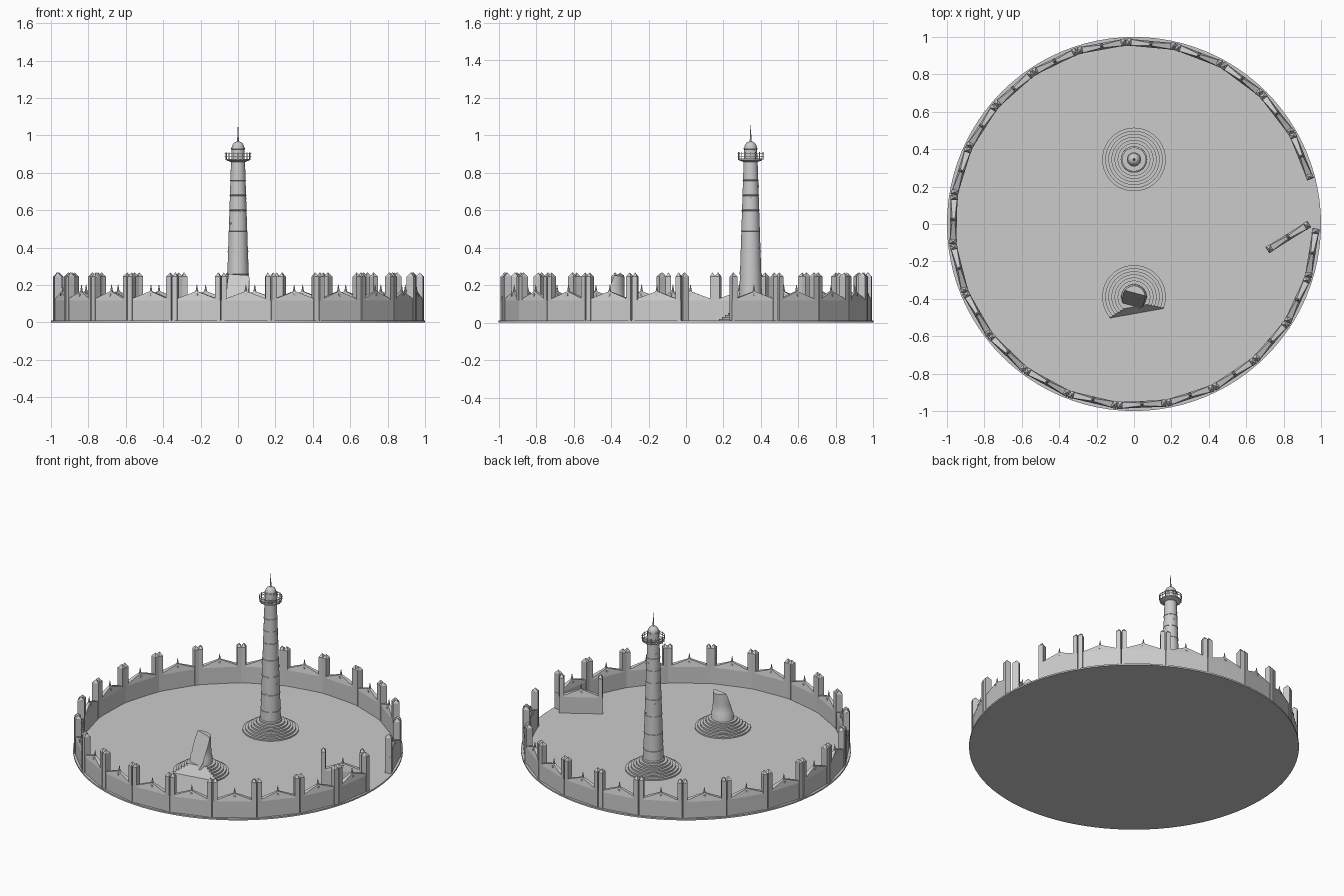
import bpy, bmesh, math
from mathutils import Vector, Matrix

if "Cube" in bpy.data.objects:
    bpy.data.objects.remove(bpy.data.objects["Cube"])

stone = bpy.data.materials.new("pale_grey_stone")
stone.diffuse_color = (0.6, 0.6, 0.6, 1)
stone.use_nodes = True
stone.node_tree.nodes["Principled BSDF"].inputs["Base Color"].default_value = stone.diffuse_color


def finish(bm, name, loc=(0, 0, 0), smooth=False):
    bmesh.ops.recalc_face_normals(bm, faces=bm.faces[:])
    me = bpy.data.meshes.new(name)
    bm.to_mesh(me)
    bm.free()
    me.materials.append(stone)
    ob = bpy.data.objects.new(name, me)
    ob.location = loc
    bpy.context.collection.objects.link(ob)
    if smooth:
        bpy.ops.object.select_all(action='DESELECT')
        ob.select_set(True)
        bpy.context.view_layer.objects.active = ob
        bpy.ops.object.shade_smooth_by_angle(angle=math.radians(35))
    return ob


def lathe(bm, profile, n=32):
    """Revolve (radius, z) points, capping both ends."""
    rings = []
    for r, z in profile:
        rings.append([bm.verts.new((r * math.cos(2 * math.pi * i / n),
                                    r * math.sin(2 * math.pi * i / n), z)) for i in range(n)])
    for a, b in zip(rings, rings[1:]):
        for i in range(n):
            j = (i + 1) % n
            bm.faces.new((a[i], a[j], b[j], b[i]))
    bm.faces.new(rings[0][::-1])
    bm.faces.new(rings[-1])


def cut(bm, co, no):
    """Remove everything in front of a plane and cap the cut."""
    geom = bm.verts[:] + bm.edges[:] + bm.faces[:]
    res = bmesh.ops.bisect_plane(bm, geom=geom, plane_co=co, plane_no=no, clear_outer=True)
    edges = [e for e in res['geom_cut'] if isinstance(e, bmesh.types.BMEdge)]
    bmesh.ops.holes_fill(bm, edges=edges)


def steps_profile():
    pts = []
    for i in range(6):
        r = 0.17 - 0.0165 * i
        pts += [(r, 0.008 + 0.011 * i), (r, 0.019 + 0.011 * i)]
    return pts


# ground disc
bm = bmesh.new()
lathe(bm, [(1, 0), (1, 0.01)], 96)
finish(bm, "ground_disc")

TX, TY = 0, 0.345
# stepped plinth of the tower
bm = bmesh.new()
lathe(bm, steps_profile(), 40)
finish(bm, "tower_steps", (TX, TY, 0), True)


# tapering shaft with thin raised bands
def shaft_r(z):
    return 0.063 - 0.026 * (z - 0.07) / 0.8


prof = [(0.068, 0.07), (0.068, 0.085), (shaft_r(0.09), 0.09)]
for z in (0.15, 0.26, 0.38, 0.49, 0.60, 0.68, 0.76):
    r = shaft_r(z)
    prof += [(r, z - 0.003), (r + 0.002, z - 0.002), (r + 0.002, z + 0.002), (r, z + 0.003)]
prof += [(shaft_r(0.865), 0.865)]
bm = bmesh.new()
lathe(bm, prof)
finish(bm, "tower_shaft", (TX, TY, 0), True)

# lantern, dome and spire
prof = [(0.036, 0.86), (0.035, 0.925), (0.038, 0.927), (0.038, 0.932)]
prof += [(0.034 * math.cos(a * math.pi / 16), 0.932 + 0.036 * math.sin(a * math.pi / 16)) for a in range(0, 8)]
prof += [(0.005, 0.972), (0.004, 0.99), (0.003, 1.01), (0.0008, 1.055)]
bm = bmesh.new()
lathe(bm, prof, 24)
finish(bm, "lantern_dome_spire", (TX, TY, 0), True)

# gallery floor, with bracket flare below
bm = bmesh.new()
lathe(bm, [(0.037, 0.857), (0.064, 0.868), (0.064, 0.875), (0.037, 0.875)])
finish(bm, "gallery_floor", (TX, TY, 0), True)

# gallery railing: two hoops and uprights
bm = bmesh.new()
for z in (0.888, 0.902):
    n = 32
    sect = [(0.068, z - 0.0015), (0.071, z - 0.0015), (0.071, z + 0.0015), (0.068, z + 0.0015)]
    rings = [[bm.verts.new((r * math.cos(2 * math.pi * i / n), r * math.sin(2 * math.pi * i / n), h))
              for r, h in sect] for i in range(n)]
    for i in range(n):
        a, b = rings[i], rings[(i + 1) % n]
        for k in range(4):
            bm.faces.new((a[k], b[k], b[(k + 1) % 4], a[(k + 1) % 4]))
for i in range(16):
    a = 2 * math.pi * i / 16
    m = Matrix.Rotation(a, 4, 'Z') @ Matrix.Translation((0.067, 0, 0.889)) @ Matrix.Diagonal((0.003, 0.003, 0.042, 1))
    bmesh.ops.create_cube(bm, size=1, matrix=m)
finish(bm, "gallery_railing", (TX, TY, 0))

# small round windows winding up the shaft
bm = bmesh.new()
for i in range(10):
    z = 0.2 + 0.066 * i
    a = math.radians(200 + 75 * i)
    m = (Matrix.Rotation(a, 4, 'Z') @ Matrix.Translation((shaft_r(z), 0, z))
         @ Matrix.Rotation(math.pi / 2, 4, 'Y'))
    bmesh.ops.create_cone(bm, cap_ends=True, segments=10, radius1=0.006, radius2=0.006, depth=0.005, matrix=m)
finish(bm, "tower_windows", (TX, TY, 0))

# ruined tower: broken steps and sheared stump
RY = -0.39
bm = bmesh.new()
lathe(bm, steps_profile(), 40)
cut(bm, Vector((0, -0.09, 0.01)), Vector((0.17, -0.95, 0.55)).normalized())
finish(bm, "ruin_steps", (0, RY, 0), True)

bm = bmesh.new()
lathe(bm, [(0.07, 0.01), (0.068, 0.12), (0.063, 0.128), (0.061, 0.18), (0.06, 0.28)])
cut(bm, Vector((0, 0.022, 0.255)), Vector((-0.22, -0.93, 0.36)).normalized())
cut(bm, Vector((0, 0.03, 0.255)), Vector((0.1, 0.1, 1)).normalized())
finish(bm, "ruin_stump", (0, RY, 0), True)

# perimeter wall: one panel with gabled top, twin end posts and finial
N = 23
STEP = 2 * math.pi / N
DIST = 0.965
HALF = DIST * math.tan(STEP / 2)
T = 0.018


def build_panel():
    bm = bmesh.new()
    # body: local x along the wall, y outward
    lo, hi = {}, {}
    for y in (-T, T):
        pts = [(-HALF, 0.008), (HALF, 0.008), (HALF, 0.118), (-HALF, 0.118)]
        lo[y] = [bm.verts.new((x, y, z)) for x, z in pts]
        hi[y] = bm.verts.new((0, y * 0.4, 0.168))
        bm.faces.new(lo[y])
        bm.faces.new((lo[y][2], hi[y], lo[y][3]))
    a, b = lo[-T], lo[T]
    for i, j in ((0, 1), (1, 2), (3, 0)):
        bm.faces.new((a[i], a[j], b[j], b[i]))
    bm.faces.new((a[2], b[2], hi[T], hi[-T]))
    bm.faces.new((a[3], b[3], hi[T], hi[-T]))
    # end posts with pointed caps
    for s in (-1, 1):
        w = 0.014
        cx = s * (HALF - w - 0.001)
        bmesh.ops.create_cube(bm, size=1, matrix=Matrix.Translation((cx, 0, 0.127))
                              @ Matrix.Diagonal((2 * w, 2 * T + 0.004, 0.238, 1)))
        bmesh.ops.create_cone(bm, cap_ends=True, segments=4, radius1=w * 1.41, radius2=0.001, depth=0.022,
                              matrix=Matrix.Translation((cx, 0, 0.256))
                              @ Matrix.Diagonal((1, (T + 0.002) / w, 1, 1)) @ Matrix.Rotation(math.pi / 4, 4, 'Z'))
    # finial and round boss
    bmesh.ops.create_cone(bm, cap_ends=True, segments=8, radius1=0.009, radius2=0.001, depth=0.045,
                          matrix=Matrix.Translation((0, 0, 0.18)))
    bmesh.ops.create_cone(bm, cap_ends=True, segments=10, radius1=0.008, radius2=0.008, depth=0.03,
                          matrix=Matrix.Translation((0, 0, 0.148)) @ Matrix.Rotation(math.pi / 2, 4, 'X'))
    return bm


GATE = math.radians(6.4)
first = finish(build_panel(), "wall_panel_1")
for k in range(1, N):
    a = GATE + k * STEP
    ob = first if k == 1 else bpy.data.objects.new("wall_panel_%d" % k, first.data)
    if k > 1:
        bpy.context.collection.objects.link(ob)
    ob.location = (DIST * math.cos(a), DIST * math.sin(a), 0)
    ob.rotation_euler = (0, 0, a - math.pi / 2)

# gate: same panel swung open into the courtyard
gate = bpy.data.objects.new("open_gate", first.data)
gate.location = (0.825, -0.07, 0)
gate.rotation_euler = (0, 0, math.radians(32))
bpy.context.collection.objects.link(gate)
